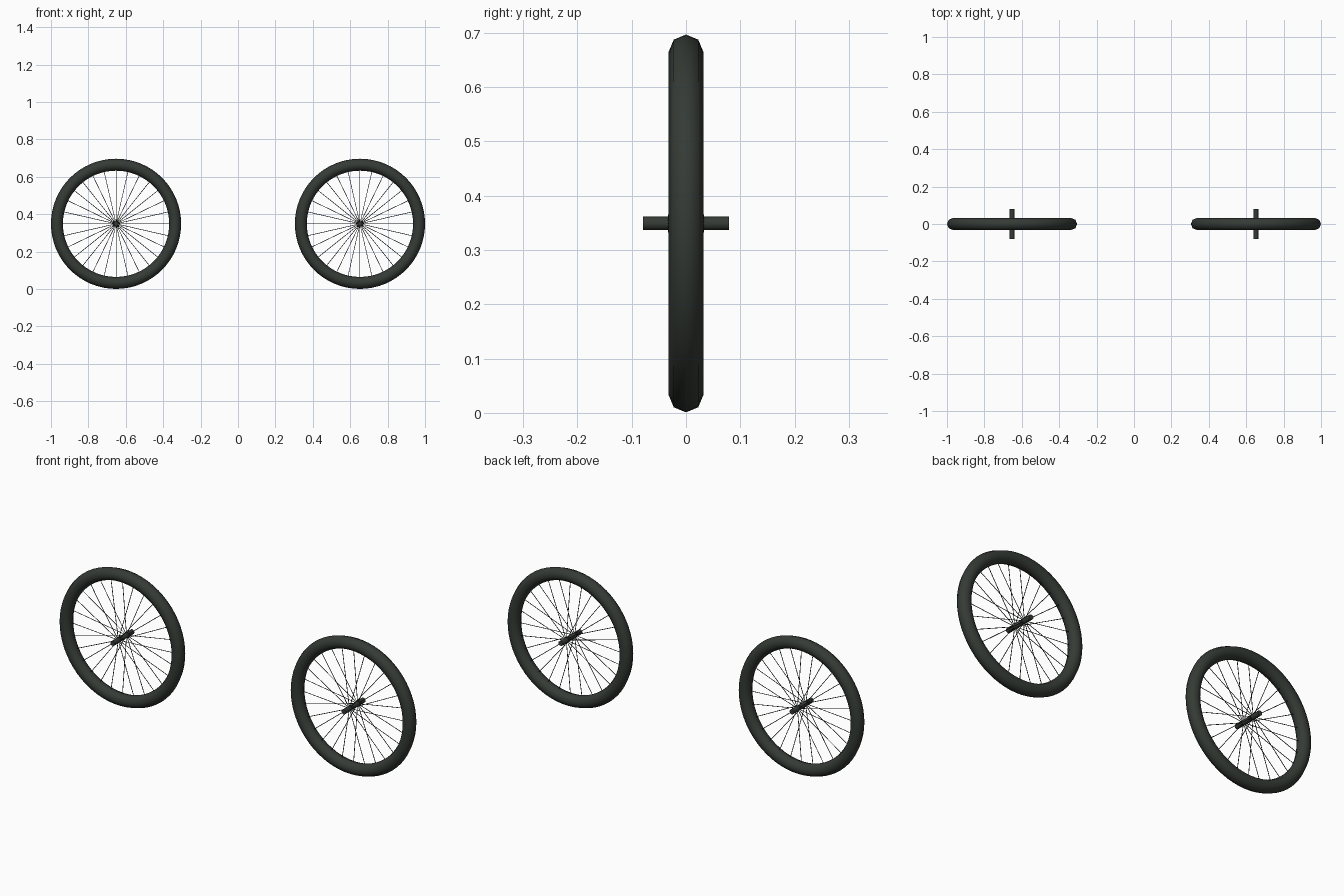
import bpy, math
from mathutils import Vector

if "Cube" in bpy.data.objects:
    bpy.data.objects.remove(bpy.data.objects["Cube"])

rubber = bpy.data.materials.new("dark_rubber")
rubber.diffuse_color = (0.035, 0.043, 0.036, 1)
rubber.use_nodes = True
rubber.node_tree.nodes["Principled BSDF"].inputs["Base Color"].default_value = rubber.diffuse_color

AXLE_Z = 0.349
SPOKES = 28


def finish(obj, name, angle=60):
    obj.name = name
    obj.data.materials.append(rubber)
    bpy.ops.object.shade_smooth_by_angle(angle=math.radians(angle))


def rod(name, a, b, radius, sides):
    a, b = Vector(a), Vector(b)
    d = b - a
    bpy.ops.mesh.primitive_cylinder_add(vertices=sides, radius=radius, depth=d.length,
                                        location=(a + b) / 2,
                                        rotation=d.to_track_quat('Z', 'Y').to_euler())
    finish(bpy.context.object, name)


def wheel(label, x):
    # tire: eight-sided section swept round the axle
    bpy.ops.mesh.primitive_torus_add(major_radius=0.316, minor_radius=0.032,
                                     major_segments=64, minor_segments=8,
                                     location=(x, 0, AXLE_Z), rotation=(math.pi / 2, 0, 0))
    finish(bpy.context.object, label + "_tire")
    # axle
    rod(label + "_axle", (x, -0.079, AXLE_Z), (x, 0.079, AXLE_Z), 0.0125, 12)
    # spokes, alternating between the two ends of the hub
    for i in range(SPOKES):
        t = math.tau * i / SPOKES
        y = 0.033 if i % 2 else -0.033
        rim = (x + 0.292 * math.cos(t), 0, AXLE_Z + 0.292 * math.sin(t))
        rod(f"{label}_spoke_{i}", (x, y, AXLE_Z), rim, 0.0016, 6)


wheel("left", -0.652)
wheel("right", 0.652)
